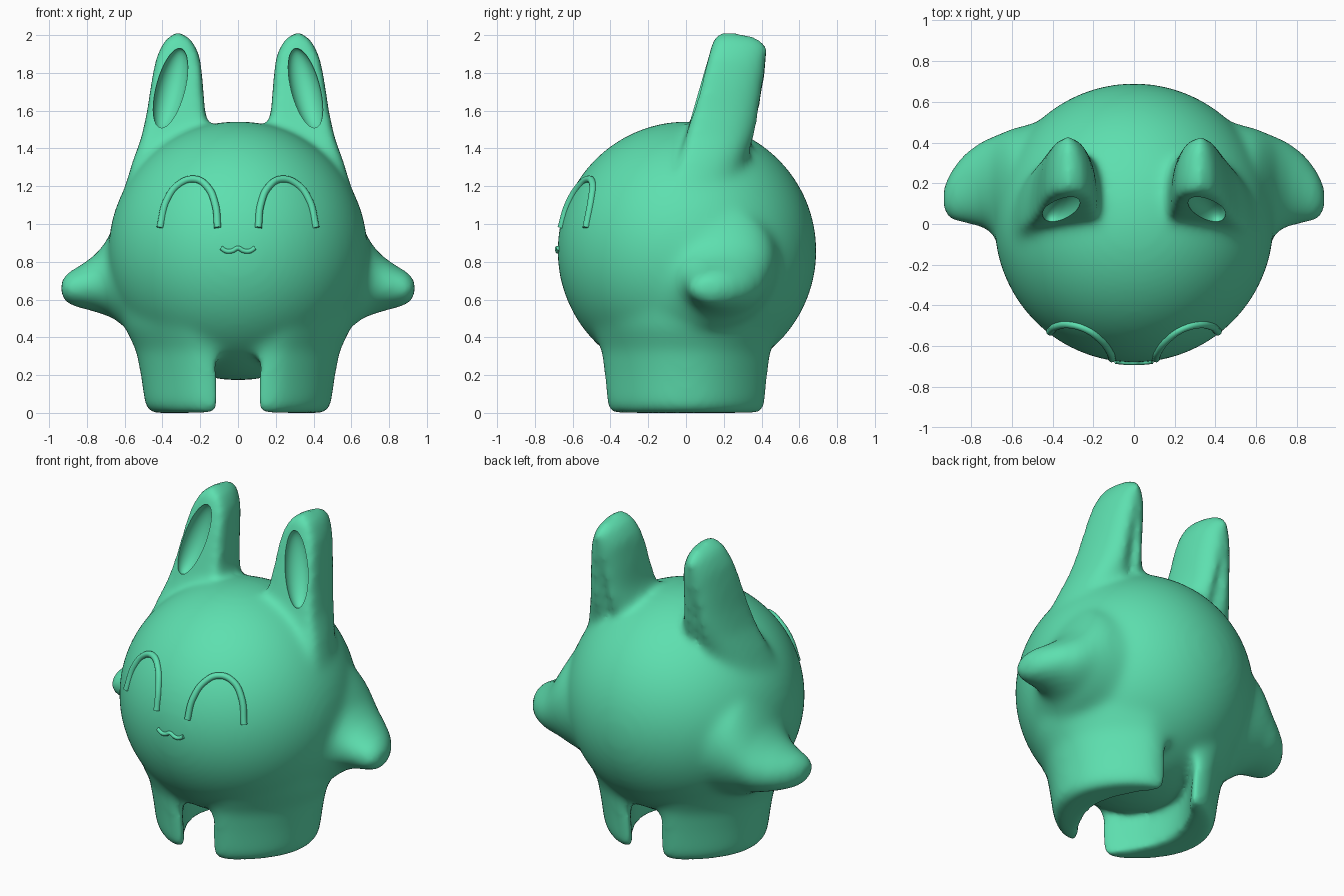
import bpy, bmesh, math
from mathutils import Matrix, Vector

cube = bpy.data.objects.get("Cube")
if cube:
    bpy.data.objects.remove(cube, do_unlink=True)

green = bpy.data.materials.new("mint_green")
green.use_nodes = True
COLOUR = (0.11, 0.74, 0.43, 1)
green.diffuse_color = COLOUR
for node in green.node_tree.nodes:
    if node.type == 'BSDF_PRINCIPLED':
        node.inputs["Base Color"].default_value = COLOUR

CENTRE, RADIUS = Vector((0, 0.005, 0.858)), 0.686


def loft(bm, rings):
    """Skin a list of closed rings and cap both ends."""
    rows = [[bm.verts.new(p) for p in ring] for ring in rings]
    n = len(rows[0])
    for a, b in zip(rows, rows[1:]):
        for i in range(n):
            j = (i + 1) % n
            bm.faces.new((a[i], a[j], b[j], b[i]))
    bm.faces.new(rows[0][::-1])
    bm.faces.new(rows[-1])


def to_object(bm, name):
    bmesh.ops.recalc_face_normals(bm, faces=bm.faces[:])
    mesh = bpy.data.meshes.new(name)
    bm.to_mesh(mesh)
    bm.free()
    obj = bpy.data.objects.new(name, mesh)
    bpy.context.collection.objects.link(obj)
    mesh.materials.append(green)
    return obj


def bake(obj):
    """Turn modifiers or curves into a plain mesh."""
    bpy.ops.object.select_all(action='DESELECT')
    obj.select_set(True)
    bpy.context.view_layer.objects.active = obj
    bpy.ops.object.convert(target='MESH')


def leg_rings(side):
    rings = []
    # height, spread from the middle, thickness: flares out into the belly
    for z, spread, thick in ((0, 0.96, 0.88), (0.035, 1, 1.03), (0.2, 1.04, 1.1),
                             (0.33, 1.08, 1.2), (0.45, 1.19, 1.35),
                             (0.57, 1.28, 1.3), (0.66, 1.28, 1.1)):
        ring = []
        for i in range(48):
            a = math.tau * i / 48
            c, s = math.cos(a), math.sin(a)
            u = math.copysign(abs(c) ** 0.5, c) * 0.105
            v = math.copysign(abs(s) ** 0.8, s)
            bend = 0.385 - 0.24 * v * v          # C-shaped footprint
            ring.append((side * (bend * spread + u * thick), 0.415 * v * spread, z))
        rings.append(ring)
    return rings


def arm_rings(side):
    # x, back-to-front centre, height, half depth, half height
    sections = ((0.48, 0.06, 0.8, 0.44, 0.4), (0.6, 0.11, 0.78, 0.36, 0.33),
                (0.66, 0.165, 0.745, 0.28, 0.245), (0.7, 0.195, 0.71, 0.235, 0.195),
                (0.76, 0.195, 0.685, 0.208, 0.15), (0.84, 0.172, 0.667, 0.17, 0.112),
                (0.9, 0.14, 0.66, 0.125, 0.088), (0.937, 0.12, 0.66, 0.065, 0.045))
    angles = [math.tau * i / 32 for i in range(32)]
    return [[(side * x, y + ry * math.cos(a), z + rz * math.sin(a)) for a in angles]
            for x, y, z, ry, rz in sections]


# Ear outline seen from the front, flaring into the cheeks
EAR = ((0.63, 1.02), (0.605, 1.18), (0.56, 1.33), (0.512, 1.46), (0.482, 1.6),
       (0.46, 1.75), (0.435, 1.88), (0.39, 1.975), (0.32, 2.022), (0.25, 1.985),
       (0.202, 1.9), (0.184, 1.75), (0.175, 1.6), (0.155, 1.52), (0.13, 1.42), (0.15, 1.02))


def ear_rings(side):
    rings = []
    for t, scale in ((0, 0.93), (0.08, 1), (0.35, 0.99), (0.6, 0.9),
                     (0.8, 0.74), (0.93, 0.52), (1, 0.28)):
        ring = []
        for x, z in EAR:
            front = 0.01 + 0.28 * (z - 1.5)      # front face leans back
            back = 0.385 + (0.1 if z > 1.5 else 0.3) * (z - 1.5)
            ring.append((side * (0.33 + (x - 0.33) * scale),
                         front + (back - front) * t,
                         1.6 + (z - 1.6) * (0.75 + 0.25 * scale)))
        rings.append(ring)
    return rings


# Body, legs, arms and ears fused into one soft skin
bm = bmesh.new()
bmesh.ops.create_icosphere(bm, subdivisions=5, radius=RADIUS,
                           matrix=Matrix.Translation(CENTRE))
for side in (1, -1):
    for rings in (leg_rings(side), arm_rings(side), ear_rings(side)):
        loft(bm, rings)
body = to_object(bm, "body")
remesh = body.modifiers.new("fuse", 'REMESH')
remesh.mode = 'VOXEL'
remesh.voxel_size = 0.018
soften = body.modifiers.new("soften", 'SMOOTH')
soften.factor = 0.5
soften.iterations = 36
bake(body)

# Rest the soles on the floor
floor = min(v.co.z for v in body.data.vertices)
body.data.transform(Matrix.Translation((0, 0, -floor)))

# Hollows in the ears
bm = bmesh.new()
for side in (1, -1):
    place = (Matrix.Translation((side * 0.357, 0.085, 1.715))
             @ Matrix.Rotation(-0.27, 4, 'X') @ Matrix.Rotation(-0.24 * side, 4, 'Y')
             @ Matrix.Diagonal((0.077, 0.08, 0.228, 1)))
    bmesh.ops.create_uvsphere(bm, u_segments=40, v_segments=24, radius=1, matrix=place)
cutter = to_object(bm, "ear_hollow_cutter")
cutter.hide_render = True
cut = body.modifiers.new("ear_hollows", 'BOOLEAN')
cut.operation = 'DIFFERENCE'
cut.solver = 'EXACT'
cut.object = cutter
bake(body)
bpy.data.objects.remove(cutter, do_unlink=True)
bpy.ops.object.shade_smooth_by_angle(angle=math.radians(40))


def face_line(name, points, thickness):
    """Raised round line laid on the front of the body sphere."""
    curve = bpy.data.curves.new(name, 'CURVE')
    curve.dimensions = '3D'
    curve.bevel_depth = thickness
    curve.bevel_resolution = 4
    curve.use_fill_caps = True
    spline = curve.splines.new('BEZIER')
    spline.bezier_points.add(len(points) - 1)
    for knot, (x, z) in zip(spline.bezier_points, points):
        y = CENTRE.y - math.sqrt(RADIUS ** 2 - x * x - (z - CENTRE.z) ** 2)
        knot.co = (x, y, z)
        knot.handle_left_type = knot.handle_right_type = 'AUTO'
    curve.materials.append(green)
    obj = bpy.data.objects.new(name, curve)
    bpy.context.collection.objects.link(obj)
    bake(obj)
    bpy.ops.object.shade_smooth_by_angle(angle=math.radians(50))


# Smiling eyes and wavy mouth
EYE = ((0.108, 0.98), (0.12, 1.1), (0.165, 1.2), (0.23, 1.237),
       (0.31, 1.212), (0.375, 1.13), (0.413, 0.98))
for side, name in ((1, "left_eye"), (-1, "right_eye")):
    face_line(name, [(side * x, z) for x, z in EYE], 0.019)
MOUTH = ((0, 0.872), (0.03, 0.858), (0.06, 0.856), (0.09, 0.873))
face_line("mouth", [(-x, z) for x, z in MOUTH[:0:-1]] + list(MOUTH), 0.012)
